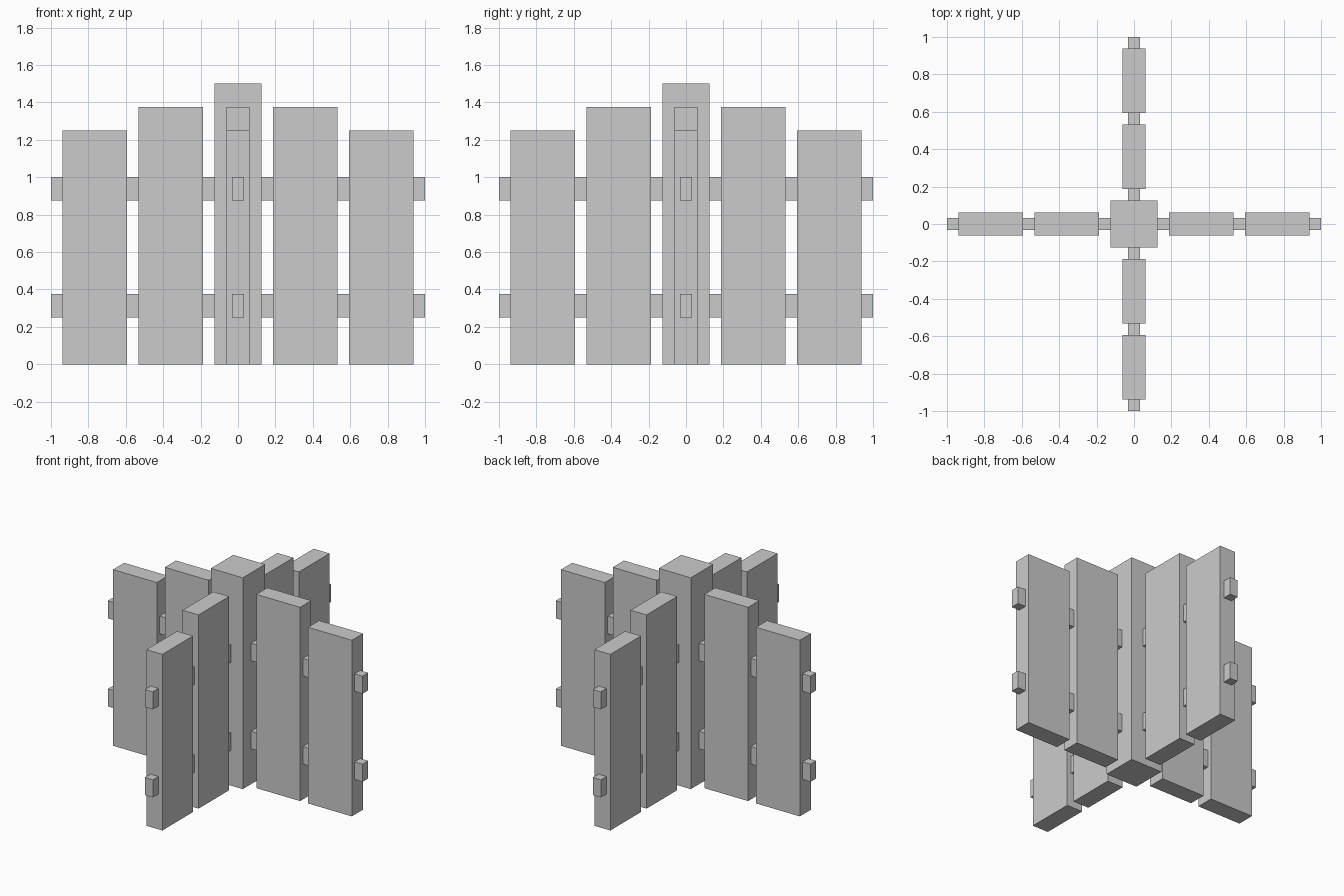
import bpy
from math import cos, sin, pi

if "Cube" in bpy.data.objects:
    bpy.data.objects.remove(bpy.data.objects["Cube"])


def box(name, x0, x1, half_t, z0, z1, arm=0):
    """Box spanning x0..x1 along an arm; arm counts quarter turns about z."""
    a = arm * pi / 2
    c, s = round(cos(a)), round(sin(a))
    corners = [(x, y, z) for z in (z0, z1)
               for x, y in ((x0, -half_t), (x1, -half_t), (x1, half_t), (x0, half_t))]
    verts = [(x * c - y * s, x * s + y * c, z) for x, y, z in corners]
    faces = [(3, 2, 1, 0), (4, 5, 6, 7), (0, 1, 5, 4),
             (1, 2, 6, 5), (2, 3, 7, 6), (3, 0, 4, 7)]
    mesh = bpy.data.meshes.new(name)
    mesh.from_pydata(verts, [], faces)
    obj = bpy.data.objects.new(name, mesh)
    bpy.context.collection.objects.link(obj)
    return obj


# Central square post
box("centre_post", -0.125, 0.125, 0.125, 0, 1.5)

# Four identical fence arms
for arm, side in enumerate(("right", "back", "left", "front")):
    # Planks step down away from the post
    box(f"{side}_inner_plank", 0.1875, 0.53125, 0.0625, 0, 1.375, arm)
    box(f"{side}_outer_plank", 0.59375, 0.9375, 0.0625, 0, 1.25, arm)
    # Rails run from the post through both planks
    box(f"{side}_lower_rail", 0.125, 1.0, 0.03125, 0.25, 0.375, arm)
    box(f"{side}_upper_rail", 0.125, 1.0, 0.03125, 0.875, 1.0, arm)
